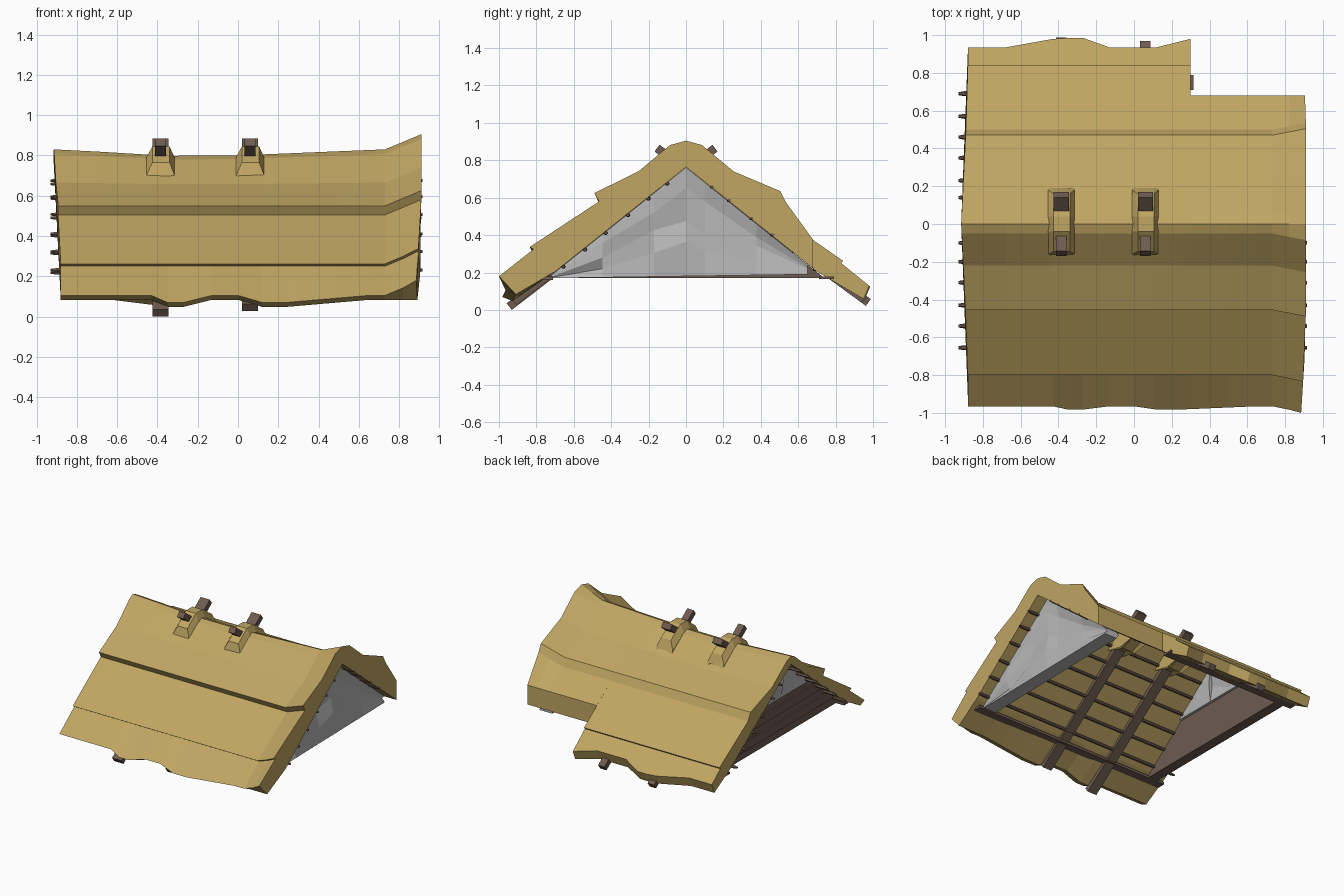
import bpy, bmesh, math, random
from mathutils import Vector, Matrix

if "Cube" in bpy.data.objects:
    bpy.data.objects.remove(bpy.data.objects["Cube"])

random.seed(4)

def material(name, col):
    m = bpy.data.materials.new(name)
    m.diffuse_color = (*col, 1)
    m.use_nodes = True
    m.node_tree.nodes["Principled BSDF"].inputs["Base Color"].default_value = m.diffuse_color
    return m

STRAW = material("straw", (0.53, 0.38, 0.125))
STONE = material("grey stone", (0.47, 0.47, 0.47))
WOOD = material("brown wood", (0.155, 0.105, 0.08))

def finish(name, bm, mat):
    bmesh.ops.recalc_face_normals(bm, faces=bm.faces)
    me = bpy.data.meshes.new(name)
    bm.to_mesh(me)
    bm.free()
    me.materials.append(mat)
    ob = bpy.data.objects.new(name, me)
    bpy.context.collection.objects.link(ob)
    return ob

def loft(name, rings, mat):
    """Closed solid through a list of equal-length closed rings."""
    bm = bmesh.new()
    vs = [[bm.verts.new(p) for p in r] for r in rings]
    n = len(vs[0])
    for a, b in zip(vs, vs[1:]):
        for i in range(n):
            j = (i + 1) % n
            bm.faces.new((a[i], a[j], b[j], b[i]))
    bm.faces.new(vs[0])
    bm.faces.new(vs[-1])
    return finish(name, bm, mat)

def prism(name, pts, x0, x1, mat):
    return loft(name, [[(x, y, z) for y, z in pts] for x in (x0, x1)], mat)

def beam(name, a, b, x, width, thick, mat=WOOD):
    """Sloping timber in the yz plane from a to b."""
    a, b = Vector(a), Vector(b)
    d = (b - a).normalized()
    n = Vector((-d.y, d.x)) * thick / 2
    prism(name, [a + n, b + n, b - n, a - n], x - width / 2, x + width / 2, mat)

def lerp_table(x, table):
    for (x0, v0), (x1, v1) in zip(table, table[1:]):
        if x <= x1:
            return v0 + (v1 - v0) * max(0, (x - x0) / (x1 - x0))
    return table[-1][1]

# ---- thatch: stepped profile swept along the ridge
RIDGE = [(-.88, .02), (-.35, -.012), (0, -.01), (.73, .02), (.91, .02)]
WAVE_FRONT = [(-.43, 0), (-.35, .035), (-.27, .035), (-.13, 0), (0, 0), (.12, .035), (.24, .035), (.65, 0)]
WAVE_BACK = [(-.68, 0), (-.4, .05), (-.27, .05), (-.13, 0), (.12, 0), (.3, .045)]
FRONT = [(-.965, .105), (-.78, .25), (-.8, .262), (-.43, .505), (-.455, .55), (-.22, .66), (-.05, .79)]
BACK = [(.05, .79), (.22, .66), (.47, .56), (.5, .5), (.84, .262), (.83, .25), (.935, .165)]
BACK_CUT = BACK[:4] + [(.68, .375)]

def thatch_ring(x, cut):
    f = min(1, max(0, (x - .73) / .18))          # flared right-hand end
    pts = []
    for y, z in FRONT + [(0, .81)] + (BACK_CUT if cut else BACK):
        s = (y > 0) - (y < 0)
        if abs(y) < .3:
            z += lerp_table(x, RIDGE) * (1 - abs(y) / .3)
        if y == -.965:
            w = lerp_table(x, WAVE_FRONT)
            y, z = y - w * .5, z - w
        elif y == .935:
            w = lerp_table(x, WAVE_BACK)
            y, z = y + w, z - w * .8
        if not (cut and y == .68):
            y, z = y + s * .035 * f, z + .075 * f
        pts.append((y, z))
    if cut:
        pts += [(.68, .222)]
    else:
        w = lerp_table(x, WAVE_BACK)
        pts += [(.905 + w, .09 - w * .7), (.7, .205)]
    w = lerp_table(x, WAVE_FRONT)
    pts += [(0, .765), (-.7, .205), (-.91 - w * .5, .083 - w)]
    out = []
    for y, z in pts:                              # slightly bulging ends
        dx = 0
        if x < -.87:
            dx = -.035 * max(0, 1 - abs(y) / .7)
        elif x > .9:
            dx = -.025 * max(0, abs(y) - .6) / .4
        out.append((x + dx, y, z))
    return out

loft("thatch_main", [thatch_ring(x, False) for x in
     (-.88, -.68, -.43, -.35, -.27, -.13, 0, .12, .24, .3)], STRAW)
loft("thatch_right", [thatch_ring(x, True) for x in (.3, .5, .65, .73, .82, .91)], STRAW)

# ---- straw saddles over the crossing rafters
LOW = [(-.175, .66), (-.16, .70), (-.04, .79), (.04, .79), (.18, .70), (.2, .65), (0, .62)]
HIGH = [(-.165, .69), (-.145, .765), (-.04, .845), (.04, .845), (.16, .765), (.19, .69), (0, .62)]
for i, c in enumerate((-.385, .06)):
    loft(f"ridge_saddle_{i}", [[(c + dx, y, z) for y, z in prof] for dx, prof in
         ((-.07, LOW), (-.04, HIGH), (.045, HIGH), (.07, LOW))], STRAW)

# ---- crossing rafters
for i, x in enumerate((-.385, .06)):
    beam(f"front_rafter_{i}", ((-.945, .018), (-.92, .045))[i], (.155, .865), x, .08, .045)
    beam(f"back_rafter_{i}", ((.975, .04), (.955, .055))[i], (-.155, .865), x, .055, .045)

# ---- laths under the thatch
def lath(name, y, z, x0, x1):
    rings = []
    for x, k in ((x0, .6), (x0 + .03, 1), (x1 - .03, 1), (x1, .7)):
        rings.append([(x, y + .013 * k * math.cos(a * math.pi / 3),
                       z + .011 * k * math.sin(a * math.pi / 3)) for a in range(6)])
    loft(name, rings, WOOD)

for i, y in enumerate((-.10, -.20, -.31, -.43, -.54, -.655)):
    lath(f"front_lath_{i}", y, .755 - .8 * abs(y), -.93, .915)
for i, y in enumerate((.14, .23, .35, .46, .57, .69)):
    lath(f"back_lath_{i}", y, .77 - .8 * y, -.93, (.91, .91, .91, .91, .72, .3)[i])

# ---- wall plates along the eaves
prism("front_wall_plate", [(-.79, .16), (-.71, .16), (-.71, .18), (-.79, .18)], -.88, .86, WOOD)
prism("back_wall_plate", [(.71, .165), (.79, .165), (.79, .18), (.71, .18)], -.88, .315, WOOD)

# ---- rough stone gables
def stone_gable(name, x, y0, y1, z0, z1, rows, cols):
    """Rough slab under the roof line; its outer and inner faces are x and x - 0.11."""
    bm = bmesh.new()
    ys = sorted([y0 + (y1 - y0) * i / cols for i in range(cols + 1)] + [0])
    grid = []
    for y in ys:
        b = z0 + (z1 - z0) * (y - y0) / (y1 - y0)
        t = max(b + .004, .762 - .8 * abs(y))
        col = []
        for r in range(rows + 1):
            edge = r in (0, rows) or y in (y0, y1)
            j = 0 if edge else 1
            z = b + (t - b) * (r + j * random.uniform(-.3, .3)) / rows
            col.append(bm.verts.new((x + j * random.uniform(-.025, .015), y, z)))
        grid.append(col)
    for a, b in zip(grid, grid[1:]):
        for r in range(rows):
            bm.faces.new((a[r], b[r], b[r + 1], a[r + 1]))
    geo = bmesh.ops.extrude_face_region(bm, geom=bm.faces[:], use_keep_orig=True)
    for v in geo["geom"]:
        if isinstance(v, bmesh.types.BMVert):
            v.co.x -= .11
    return finish(name, bm, STONE)

stone_gable("right_gable", .82, -.72, .65, .17, .19, 4, 5)
stone_gable("left_gable_top", -.72, -.345, .345, .48, .48, 2, 4)

# ---- boarded lower part of the left gable
zs = [.17 + .315 * i / 5 for i in range(6)]
for i, (a, b) in enumerate(zip(zs, zs[1:])):
    wa, wb = (.762 - a) / .8, (.762 - b) / .8
    prism(f"left_gable_board_{i}", [(-wa, a), (wa, a), (wb, b), (-wb, b)],
          -.82 - .012 * (i % 2), -.74, WOOD)
